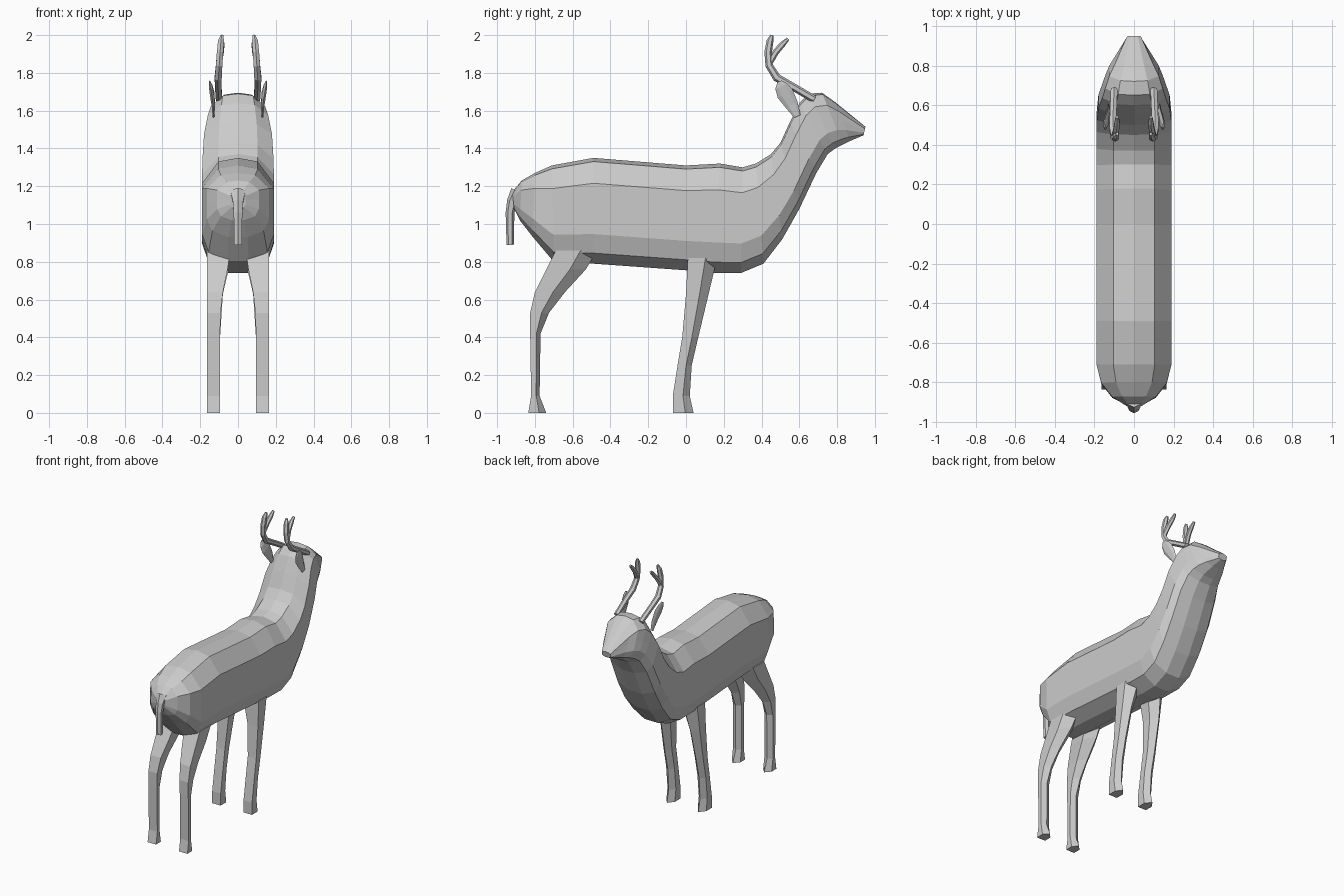
import bpy
import bmesh
from mathutils import Vector

cube = bpy.data.objects.get("Cube")
if cube:
    bpy.data.objects.remove(cube, do_unlink=True)

grey = bpy.data.materials.new("plain grey")
grey.use_nodes = True
grey.diffuse_color = (0.6, 0.6, 0.6, 1)
grey.node_tree.nodes["Principled BSDF"].inputs["Base Color"].default_value = (0.6, 0.6, 0.6, 1)


def loft(name, rings, mirrored=False):
    """Skin a list of equal rings, cap both ends, optionally mirror across x."""
    bm = bmesh.new()
    loops = [[bm.verts.new(p) for p in ring] for ring in rings]
    count = len(loops[0])
    for a, b in zip(loops, loops[1:]):
        for i in range(count):
            j = (i + 1) % count
            bm.faces.new((a[i], a[j], b[j], b[i]))
    bm.faces.new(loops[0])
    bm.faces.new(loops[-1])
    bmesh.ops.recalc_face_normals(bm, faces=bm.faces)
    mesh = bpy.data.meshes.new(name)
    bm.to_mesh(mesh)
    bm.free()
    mesh.materials.append(grey)
    obj = bpy.data.objects.new(name, mesh)
    bpy.context.scene.collection.objects.link(obj)
    if mirrored:
        mod = obj.modifiers.new("Mirror", 'MIRROR')
        mod.use_mirror_merge = False
    return obj


def body_ring(ty, tz, by, bz, width):
    """Faceted cross-section hung between a spine point and a belly point."""
    top, bottom = Vector((0, ty, tz)), Vector((0, by, bz))
    profile = [(0.55, 0.035), (1, 0.24), (1, 0.49), (1, 0.72), (0.82, 0.9), (0.3, 1)]
    half = [top.lerp(bottom, t) + Vector((x * width, 0, 0)) for x, t in profile]
    other = [Vector((-p.x, p.y, p.z)) for p in reversed(half)]
    return [top] + half + other


def tube(name, path, flat=1.0, mirrored=True):
    """Six-sided tube along (x, y, z, radius) points, squashed along x by flat."""
    pts = [Vector(p[:3]) for p in path]
    rings = []
    for i, p in enumerate(pts):
        d = pts[min(i + 1, len(pts) - 1)] - pts[max(i - 1, 0)]
        across = Vector((0, -d.z, d.y)).normalized()
        r = path[i][3]
        rings.append([p + Vector((flat * r * a, 0, 0)) + across * r * b
                      for a, b in ((0, 1), (1, .5), (1, -.5), (0, -1), (-1, -.5), (-1, .5))])
    return loft(name, rings, mirrored)


def leg(name, levels):
    """Five-sided leg: flat at the rear, ridged at the front."""
    rings = []
    for z, rear, front, inner, outer in levels:
        mid = rear + (front - rear) * 0.6
        rings.append([(inner, rear, z), (outer, rear, z), (outer, mid, z),
                      ((inner + outer) / 2, front, z), (inner, mid, z)])
    return loft(name, rings, True)


# Body, neck and head in one skin: spine y, z, belly y, z, half width
loft("body", [body_ring(*s) for s in (
    (-.92, 1.17, -.91, 1.08, .04),
    (-.87, 1.23, -.88, 1.02, .11),
    (-.8, 1.27, -.81, .93, .165),
    (-.71, 1.31, -.7, .8, .19),
    (-.49, 1.35, -.49, .79, .19),
    (0, 1.31, 0, .755, .19),
    (.18, 1.32, .15, .74, .19),
    (.3, 1.3, .29, .74, .19),
    (.37, 1.32, .41, .79, .19),
    (.45, 1.37, .51, .92, .19),
    (.5, 1.43, .6, 1.08, .188),
    (.55, 1.54, .69, 1.27, .18),
    (.6, 1.64, .75, 1.37, .16),
    (.65, 1.69, .79, 1.4, .145),
    (.72, 1.695, .83, 1.42, .125),
    (.79, 1.645, .87, 1.44, .095),
    (.95, 1.515, .94, 1.47, .035))])

# Legs: height, rear y, front y, inner x, outer x
leg("hind_leg", (
    (0, -.835, -.74, .095, .165),
    (.09, -.82, -.775, .095, .165),
    (.42, -.825, -.77, .095, .165),
    (.53, -.825, -.725, .092, .165),
    (.64, -.8, -.64, .08, .165),
    (.76, -.74, -.53, .055, .165),
    (.86, -.69, -.47, .04, .165)))
leg("front_leg", (
    (0, -.07, .04, .095, .165),
    (.09, -.07, .02, .095, .165),
    (.25, -.045, .03, .095, .165),
    (.4, -.02, .065, .095, .165),
    (.63, 0, .12, .08, .165),
    (.82, .01, .165, .035, .165)))

# Tail
tube("tail", ((0, -.89, 1.17, .04), (0, -.92, 1.12, .028),
              (0, -.932, 1.06, .023), (0, -.93, .89, .02)), mirrored=False)

# Antlers
tube("antler_beam", ((.1, .68, 1.66, .02), (.105, .56, 1.73, .02), (.105, .48, 1.775, .022),
                     (.1, .44, 1.84, .02), (.095, .435, 1.91, .02),
                     (.09, .445, 1.97, .018), (.085, .455, 2, .008)), 0.85)
tube("antler_tine", ((.1, .44, 1.85, .017), (.09, .475, 1.91, .017),
                     (.085, .51, 1.95, .016), (.085, .54, 1.98, .009)), 0.85)

# Ears
tube("ear", ((.13, .59, 1.57, .018), (.13, .56, 1.63, .035), (.137, .525, 1.69, .045),
             (.145, .505, 1.73, .035), (.15, .495, 1.755, .012)), 0.25)
